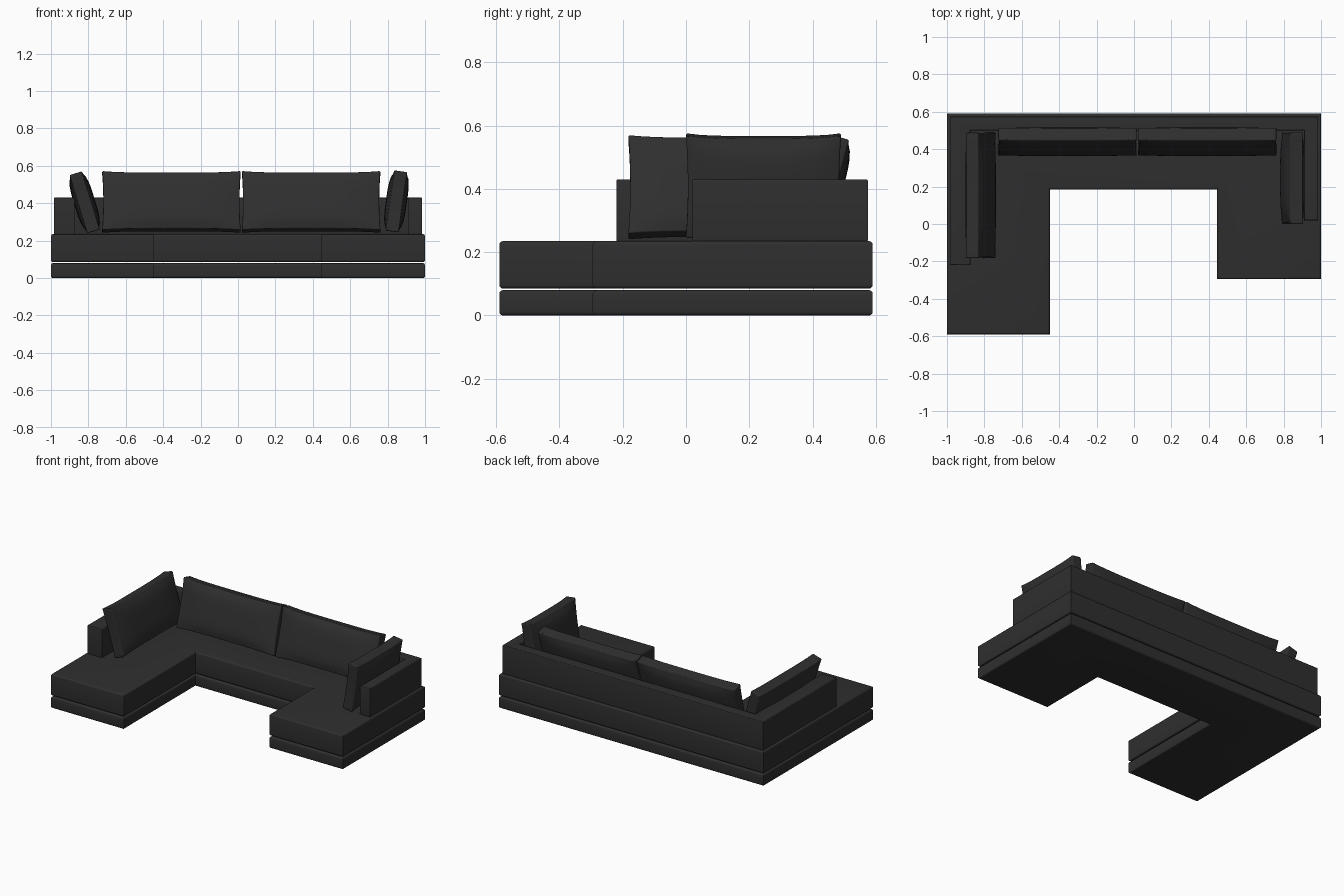
import bpy, bmesh, math
from mathutils import Matrix, Vector

if "Cube" in bpy.data.objects:
    bpy.data.objects.remove(bpy.data.objects["Cube"])

fabric = bpy.data.materials.new("charcoal fabric")
fabric.diffuse_color = (0.028, 0.028, 0.028, 1)
fabric.use_nodes = True
fabric.node_tree.nodes["Principled BSDF"].inputs["Base Color"].default_value = fabric.diffuse_color


def finish(bm, name):
    bmesh.ops.recalc_face_normals(bm, faces=bm.faces)
    me = bpy.data.meshes.new(name)
    bm.to_mesh(me)
    bm.free()
    me.materials.append(fabric)
    ob = bpy.data.objects.new(name, me)
    bpy.context.collection.objects.link(ob)
    bpy.ops.object.select_all(action='DESELECT')
    bpy.context.view_layer.objects.active = ob
    ob.select_set(True)
    bpy.ops.object.shade_smooth_by_angle(angle=math.radians(40))
    return ob


def slab(name, outline, z0, z1, radius):
    """Extruded outline with rounded top and bottom rims, crisp upright corners."""
    bm = bmesh.new()
    face = bm.faces.new([bm.verts.new((x, y, z0)) for x, y in outline])
    ext = bmesh.ops.extrude_face_region(bm, geom=[face])
    for v in ext["geom"]:
        if isinstance(v, bmesh.types.BMVert):
            v.co.z = z1
    bmesh.ops.recalc_face_normals(bm, faces=bm.faces)
    rims = [e for e in bm.edges if abs(e.verts[0].co.z - e.verts[1].co.z) < 1e-5]
    bmesh.ops.bevel(bm, geom=rims, offset=radius, segments=4, profile=0.5, affect='EDGES')
    return finish(bm, name)


def cushion(name, centre, length, tilt, turn, height=0.325, rim=0.07, bulge=0.042):
    """Plump cushion: local x along its length, y thickness, z height."""
    bm = bmesh.new()
    bmesh.ops.create_cube(bm, size=2)
    bmesh.ops.subdivide_edges(bm, edges=bm.edges[:], cuts=11, use_grid_fill=True)
    # round the rim, then puff the faces and sag the edges a little between the corners
    rim_edges = [e for e in bm.edges if e.calc_face_angle(0) > 1]
    for v in bm.verts:
        u, t, h = v.co
        puff = (1 - u ** 4) * (1 - h ** 4)
        v.co = (u * (length / 2 - 0.006 * (1 - h * h)),
                t * (rim + bulge * puff) / 2,
                h * (height / 2 - 0.008 * (1 - u ** 4)))
    bmesh.ops.bevel(bm, geom=rim_edges, offset=0.022, segments=4, profile=0.5,
                    affect='EDGES', clamp_overlap=True)
    bm.transform(Matrix.Translation(Vector(centre))
                 @ Matrix.Rotation(math.radians(turn), 4, 'Z')
                 @ Matrix.Rotation(math.radians(-tilt), 4, 'X'))
    return finish(bm, name)


# U-shaped base and seat, long chaise on the left and short one on the right
u_shape = [(-1, -0.59), (-0.45, -0.59), (-0.45, 0.185), (0.445, 0.185),
           (0.445, -0.295), (1, -0.295), (1, 0.59), (-1, 0.59)]
slab("base_plinth", u_shape, 0.0, 0.08, 0.012)
slab("seat", u_shape, 0.085, 0.235, 0.012)

# low back with a thick left arm and a thin right arm
back = [(-0.985, -0.22), (-0.875, -0.22), (-0.875, 0.5), (0.91, 0.5),
        (0.91, 0.02), (0.985, 0.02), (0.985, 0.575), (-0.985, 0.575)]
slab("backrest_and_arms", back, 0.233, 0.43, 0.006)

# loose cushions leaning on the back and arms
for side, x in (("left", -0.356), ("right", 0.391)):
    cushion("back_cushion_" + side, (x, 0.44, 0.407), 0.74, 15, 0)
cushion("left_arm_cushion", (-0.82, 0.153, 0.405), 0.67, 17, 90)
cushion("right_arm_cushion", (0.847, 0.245, 0.41), 0.49, 8, -90)
